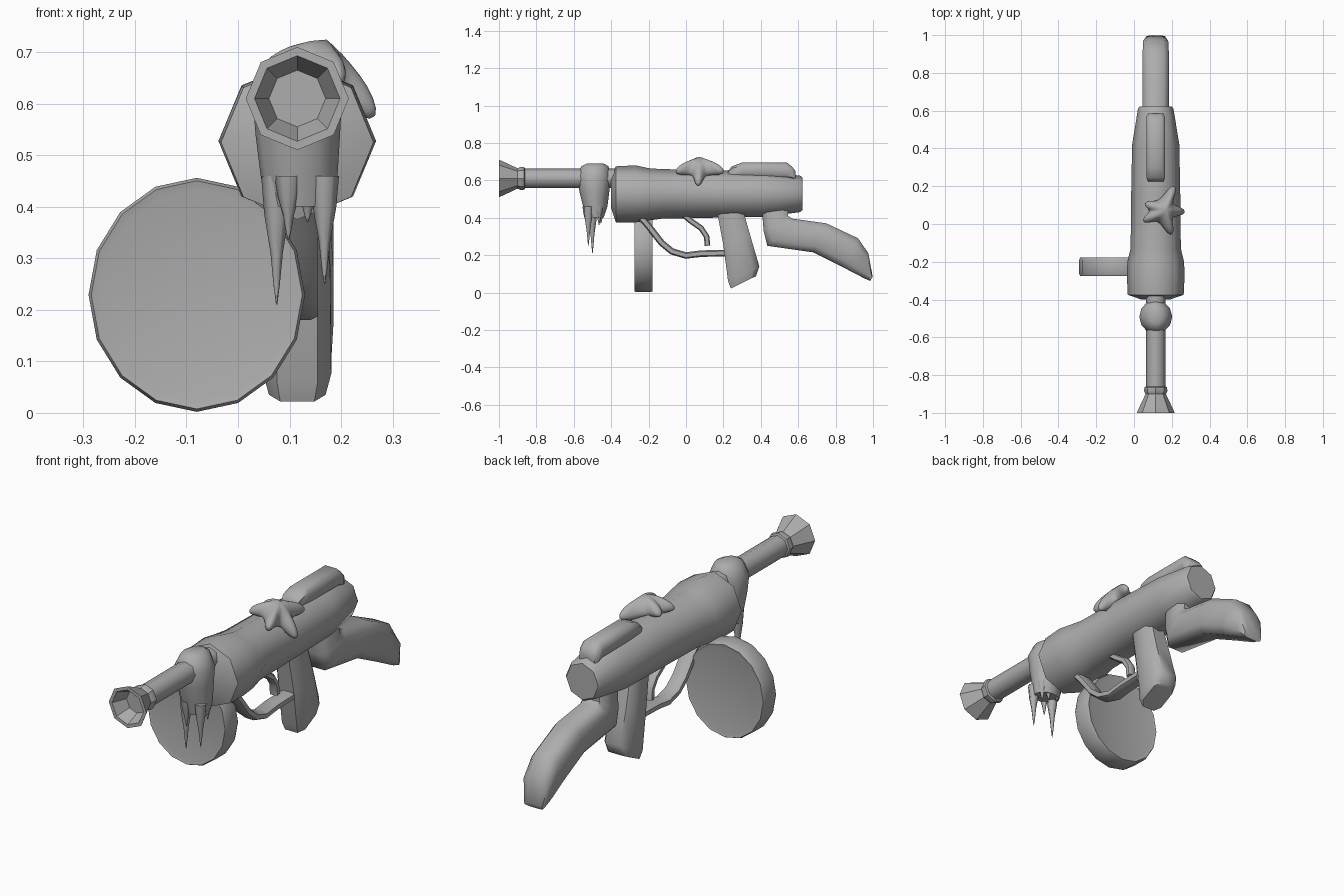
import bpy, bmesh, math
from mathutils import Vector

if "Cube" in bpy.data.objects:
    bpy.data.objects.remove(bpy.data.objects["Cube"])

CX = 0.115  # centre line of the blaster
grey = bpy.data.materials.new("plain_grey")
grey.diffuse_color = (0.42, 0.42, 0.42, 1)
grey.use_nodes = True
grey.node_tree.nodes["Principled BSDF"].inputs["Base Color"].default_value = grey.diffuse_color

ROUND8 = [(math.cos(i * math.pi / 4), math.sin(i * math.pi / 4)) for i in range(8)]
BOX8 = [(1, -.6), (1, .6), (.6, 1), (-.6, 1), (-1, .6), (-1, -.6), (-.6, -1), (.6, -1)]


def finish(name, bm, angle=50, subdiv=0):
    bmesh.ops.recalc_face_normals(bm, faces=bm.faces)
    mesh = bpy.data.meshes.new(name)
    bm.to_mesh(mesh)
    bm.free()
    mesh.materials.append(grey)
    ob = bpy.data.objects.new(name, mesh)
    bpy.context.collection.objects.link(ob)
    if subdiv:
        mod = ob.modifiers.new("soften", 'SUBSURF')
        mod.levels = mod.render_levels = subdiv
    bpy.ops.object.select_all(action='DESELECT')
    bpy.context.view_layer.objects.active = ob
    ob.select_set(True)
    bpy.ops.object.shade_smooth_by_angle(angle=math.radians(angle))
    return ob


def skin(name, rings, angle=50):
    """Join rings of points with quads and close both ends."""
    bm = bmesh.new()
    loops = [[bm.verts.new(p) for p in r] for r in rings]
    n = len(loops[0])
    for a, b in zip(loops, loops[1:]):
        for i in range(n):
            j = (i + 1) % n
            bm.faces.new((a[i], a[j], b[j], b[i]))
    bm.faces.new(loops[0])
    bm.faces.new(loops[-1])
    return finish(name, bm, angle)


def loft(name, sections, profile, cx=CX, angle=50):
    """Sections: (y, z) of one edge, (y, z) of the other edge, half width."""
    rings = []
    for (y0, z0), (y1, z1), w in sections:
        rings.append([(cx + a * w, (y0 + y1) / 2 + b * (y1 - y0) / 2,
                       (z0 + z1) / 2 + b * (z1 - z0) / 2) for a, b in profile])
    return skin(name, rings, angle)


def straight(rows):
    return [((y, lo), (y, hi), w) for y, lo, hi, w in rows]


def turned(rows, z=0.61):
    return straight([(y, z - r, z + r, r) for y, r in rows])


def ribbon(name, pts, thick, width, cx=CX):
    """Rounded strip that follows a path in the side plane."""
    secs = []
    for i, p in enumerate(pts):
        d = Vector(pts[min(i + 1, len(pts) - 1)]) - Vector(pts[max(i - 1, 0)])
        n = Vector((-d.y, d.x)).normalized() * thick / 2
        secs.append(((p[0] - n.x, p[1] - n.y), (p[0] + n.x, p[1] + n.y), width / 2))
    return loft(name, secs, BOX8, cx)


# Main body
loft("body", straight([
    (-.40, .45, .625, .075), (-.375, .375, .675, .148), (-.27, .375, .68, .153),
    (-.20, .385, .665, .15), (-.13, .395, .66, .133), (.15, .40, .655, .13),
    (.42, .405, .645, .125), (.61, .43, .625, .094), (.622, .44, .615, .085)]),
    ROUND8)

# Barrel with hollow flared muzzle
loft("barrel", turned([(-.89, .052), (-.38, .052)]), ROUND8)
loft("muzzle", turned([(-.86, .052), (-.865, .06), (-.885, .062), (-.90, .054),
                       (-.985, .094), (-1.0, .100), (-1.0, .083), (-.93, .055)]), ROUND8, angle=40)

# Top rail
loft("top_rail", straight([(.225, .62, .65, .04), (.245, .62, .675, .048),
                           (.30, .61, .695, .05), (.54, .61, .695, .05),
                           (.57, .60, .67, .048), (.585, .60, .65, .04)]), BOX8)

# Rear stock
loft("stock", [((.405, .45), (.545, .45), .055), ((.415, .33), (.545, .41), .066),
               ((.435, .25), (.57, .395), .07), ((.68, .215), (.75, .37), .07),
               ((.83, .14), (.92, .29), .07), ((.955, .075), (.975, .21), .066),
               ((.985, .062), (.998, .085), .048)], BOX8)

# Hand grip
loft("grip", [((.165, .44), (.305, .44), .055), ((.20, .25), (.345, .30), .064),
              ((.225, .06), (.392, .14), .066), ((.24, .022), (.375, .088), .055)], BOX8)

# Trigger guard and trigger
ribbon("trigger_guard", [(-.24, .40), (-.20, .355), (-.13, .265), (-.075, .22),
                         (.0, .198), (.08, .208), (.24, .212)], .035, .07, .12)
ribbon("trigger", [(-.02, .42), (.03, .38), (.08, .345), (.11, .30), (.115, .25)], .03, .04)

# Drum magazine
drum16 = [(math.cos(i * math.pi / 8), math.sin(i * math.pi / 8)) for i in range(16)]
skin("drum", [[(-.08 + .21 * s * c, y, .229 + .227 * s * t) for c, t in drum16]
              for y, s in [(-.272, .90), (-.276, .975), (-.265, 1), (-.19, 1), (-.178, .975), (-.182, .90)]], 40)

# Slimy clump wrapped around the barrel
def clump_ring(z, x0, x1, y0, y1, n=12):
    return [((x0 + x1) / 2 + (x1 - x0) / 2 * math.cos(i * math.tau / n),
             (y0 + y1) / 2 + (y1 - y0) / 2 * math.sin(i * math.tau / n), z) for i in range(n)]


skin("clump", [clump_ring(*r) for r in [
    (.69, .085, .145, -.53, -.44), (.675, .055, .175, -.56, -.415), (.62, .028, .202, -.582, -.40),
    (.54, .034, .198, -.57, -.41), (.46, .044, .193, -.55, -.42), (.40, .055, .185, -.535, -.44)]], 70)

# Hanging drips: x, y, tip height, radius at the top
for i, (x, y, tip, r) in enumerate([(.075, -.50, .21, .030), (.168, -.522, .25, .028),
                                    (.098, -.53, .335, .027), (.135, -.455, .37, .03),
                                    (.165, -.465, .36, .026), (.08, -.46, .385, .028)]):
    skin("drip_%d" % (i + 1), [[(x + r * s * math.cos(k * math.tau / 6),
                                 y + r * s * math.sin(k * math.tau / 6),
                                 .46 + (tip - .46) * t) for k in range(6)]
                               for t, s in [(0, 1), (.3, .8), (.6, .4), (.85, .2), (1, .04)]], 70)

# Starfish draped over the top right of the body
tips = [Vector(p) for p in [(.225, .25, .60), (.30, .06, .505), (.205, -.105, .60),
                            (.0, -.01, .635), (.015, .125, .635)]]
centre, out = Vector((.175, .075, .75)), Vector((.45, 0, .9))
bm = bmesh.new()
c_top, c_low = bm.verts.new(centre), bm.verts.new(centre - out * .13)
notch = []
for i in range(5):
    mid = (tips[i] + tips[(i + 1) % 5]) / 2
    notch.append(bm.verts.new(centre.lerp(mid, .55) - out * .02))
for i, t in enumerate(tips):
    m = centre.lerp(t, .55) + out * .045
    side = (t - centre).cross(out).normalized() * .036
    ridge, left, right = bm.verts.new(m), bm.verts.new(m - out * .05 - side), bm.verts.new(m - out * .05 + side)
    # the side nearer the previous arm joins the previous notch
    prev, nxt = notch[i - 1], notch[i]
    if (left.co - prev.co).length > (right.co - prev.co).length:
        left, right = right, left
    tip = bm.verts.new(t)
    for f in [(c_top, prev, left, ridge), (c_top, ridge, right, nxt), (left, tip, ridge),
              (ridge, tip, right), (c_low, tip, left, prev), (c_low, nxt, right, tip)]:
        bm.faces.new(f)
finish("starfish", bm, 180, 2)
